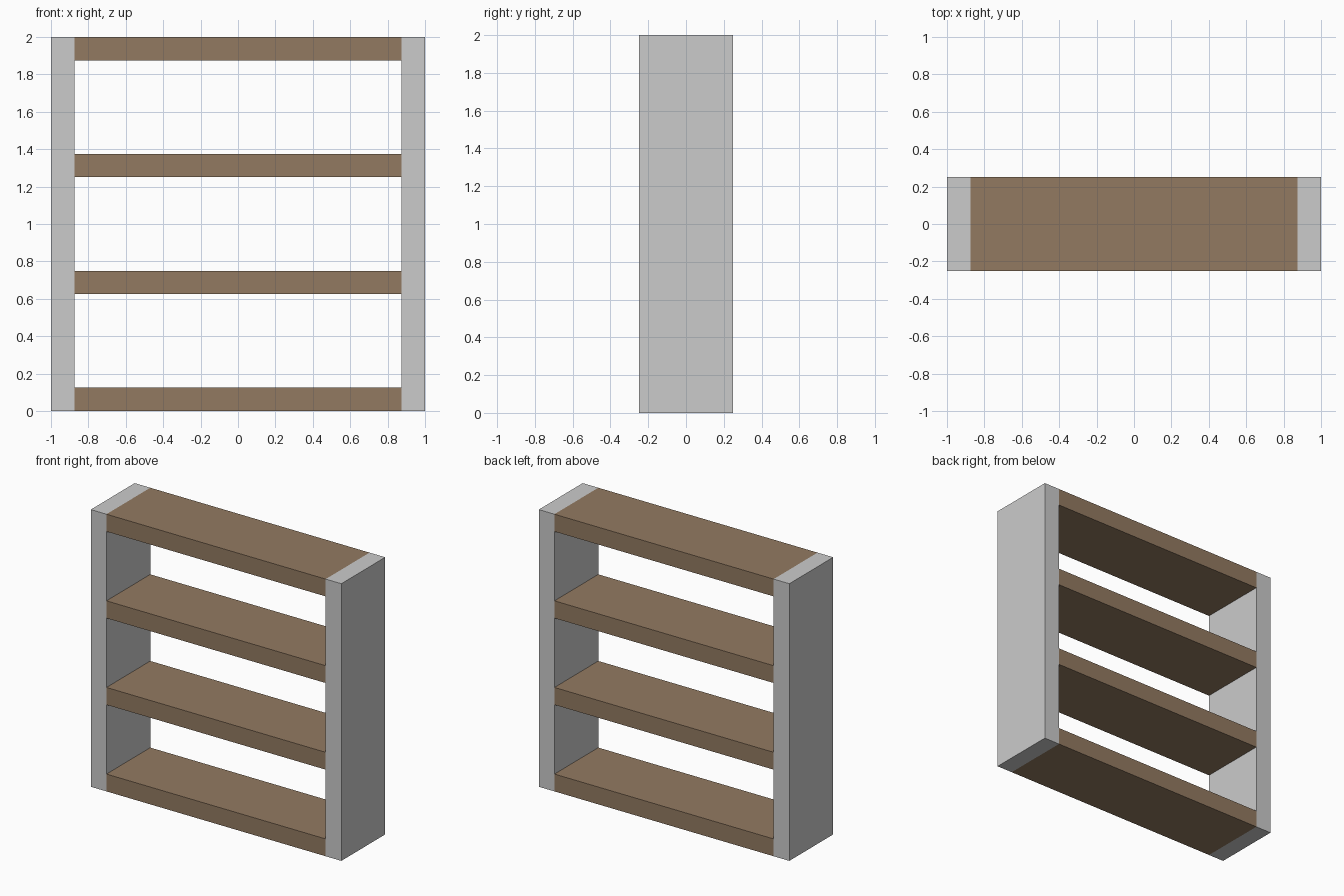
import bpy

if "Cube" in bpy.data.objects:
    bpy.data.objects.remove(bpy.data.objects["Cube"])

WIDTH, DEPTH, HEIGHT, THICK = 2.0, 0.5, 2.0, 0.125
INNER = WIDTH - 2 * THICK

wood = bpy.data.materials.new("wood")
wood.diffuse_color = (0.29, 0.195, 0.12, 1)
wood.use_nodes = True
wood.node_tree.nodes["Principled BSDF"].inputs["Base Color"].default_value = wood.diffuse_color


def box(name, size, center, material=None):
    bpy.ops.mesh.primitive_cube_add(size=1, location=center)
    obj = bpy.context.object
    obj.name = name
    obj.scale = size
    bpy.ops.object.transform_apply(location=False, rotation=False, scale=True)
    if material:
        obj.data.materials.append(material)
    return obj


# Upright side panels
for side, name in ((-1, "left_panel"), (1, "right_panel")):
    box(name, (THICK, DEPTH, HEIGHT), (side * (WIDTH - THICK) / 2, 0, HEIGHT / 2))

# Four evenly spaced shelves between the panels
step = (HEIGHT - THICK) / 3
for i in range(4):
    box(f"shelf_{i + 1}", (INNER, DEPTH, THICK), (0, 0, THICK / 2 + i * step), wood)
